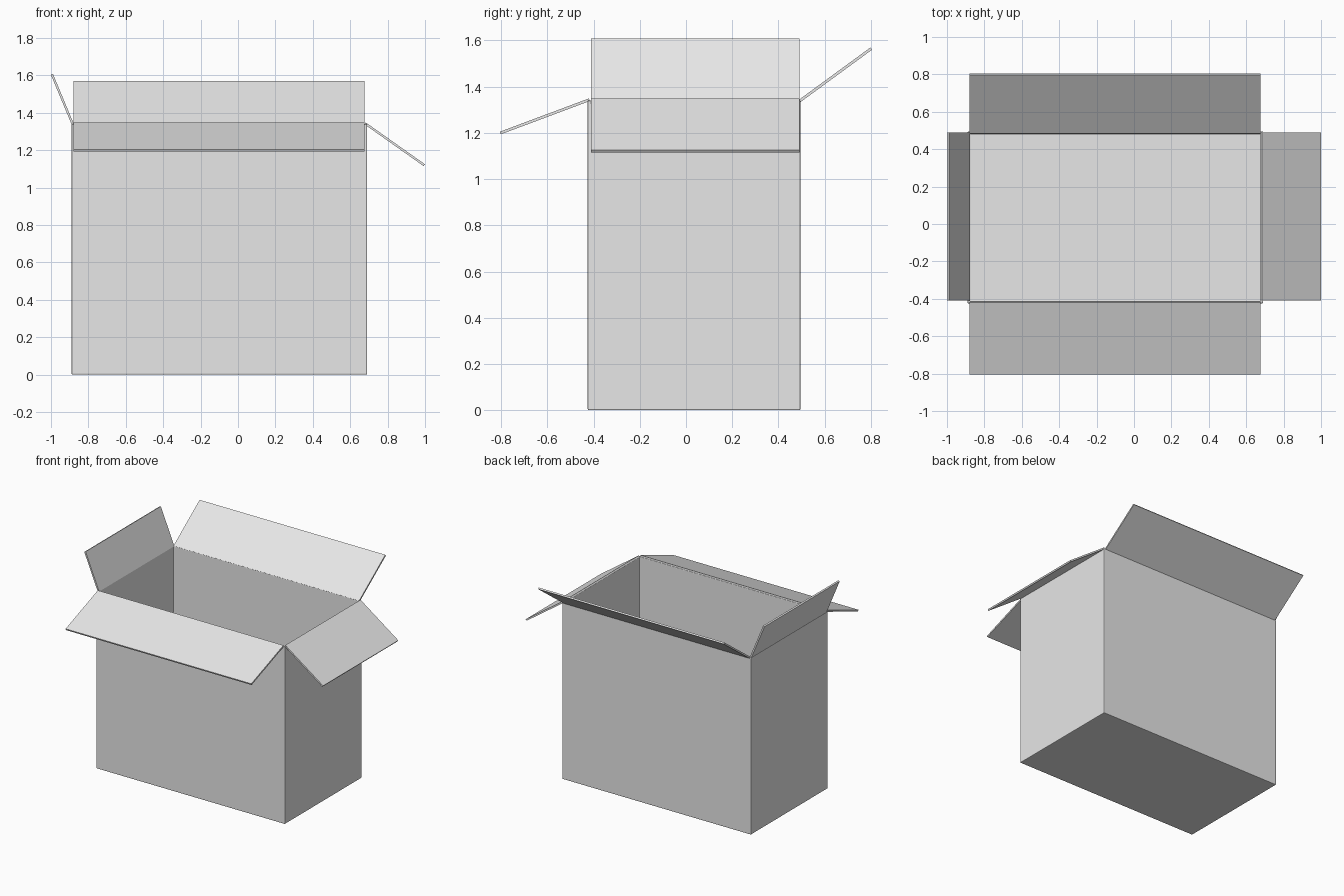
import bpy, bmesh
from mathutils import Vector

cube = bpy.data.objects.get("Cube")
if cube:
    bpy.data.objects.remove(cube, do_unlink=True)

card = bpy.data.materials.new("plain_grey_card")
card.use_nodes = True
card.diffuse_color = (0.8, 0.8, 0.8, 1)
card.node_tree.nodes["Principled BSDF"].inputs["Base Color"].default_value = card.diffuse_color

X0, X1, Y0, Y1, TOP = -0.89, 0.69, -0.425, 0.495, 1.34
THICK = 0.012


def add_object(name, bm):
    mesh = bpy.data.meshes.new(name)
    bmesh.ops.recalc_face_normals(bm, faces=bm.faces)
    bm.to_mesh(mesh)
    bm.free()
    mesh.materials.append(card)
    obj = bpy.data.objects.new(name, mesh)
    bpy.context.collection.objects.link(obj)
    return obj


# Open carton: a shell with softly rounded folds
bm = bmesh.new()
bmesh.ops.create_cube(bm, size=1)
for v in bm.verts:
    v.co = Vector((X1 if v.co.x > 0 else X0, Y1 if v.co.y > 0 else Y0, TOP if v.co.z > 0 else 0))
lid = [f for f in bm.faces if f.normal.z > 0.5]
bmesh.ops.delete(bm, geom=lid, context="FACES_ONLY")
carton = add_object("carton_body", bm)
wall = carton.modifiers.new("Wall", "SOLIDIFY")
wall.thickness = THICK
wall.offset = -1
wall.use_even_offset = True
fold = carton.modifiers.new("Fold", "BEVEL")
fold.width = 0.005
fold.segments = 2


# Flap: a thin slab from its hinge to its tip, swept along the rim
def flap(name, hinge, tip, start, end, along_x):
    h, t = Vector(hinge), Vector(tip)
    side = (t - h).orthogonal().normalized() * THICK / 2
    bm = bmesh.new()
    ends = []
    for s in (start, end):
        ring = [h + side, t + side, t - side, h - side]
        ends.append([bm.verts.new((s, p.x, p.y) if along_x else (p.x, s, p.y)) for p in ring])
    a, b = ends
    bm.faces.new(a)
    bm.faces.new(b[::-1])
    for i in range(4):
        j = (i + 1) % 4
        bm.faces.new((a[i], b[i], b[j], a[j]))
    add_object(name, bm)


flap("front_flap", (-0.418, 1.343), (-0.803, 1.199), -0.88, 0.675, True)
flap("back_flap", (0.488, 1.335), (0.801, 1.564), -0.88, 0.675, True)
flap("right_flap", (-0.882, 1.335), (-0.995, 1.606), -0.41, 0.49, False)
flap("left_flap", (0.68, 1.343), (0.996, 1.12), -0.41, 0.49, False)
